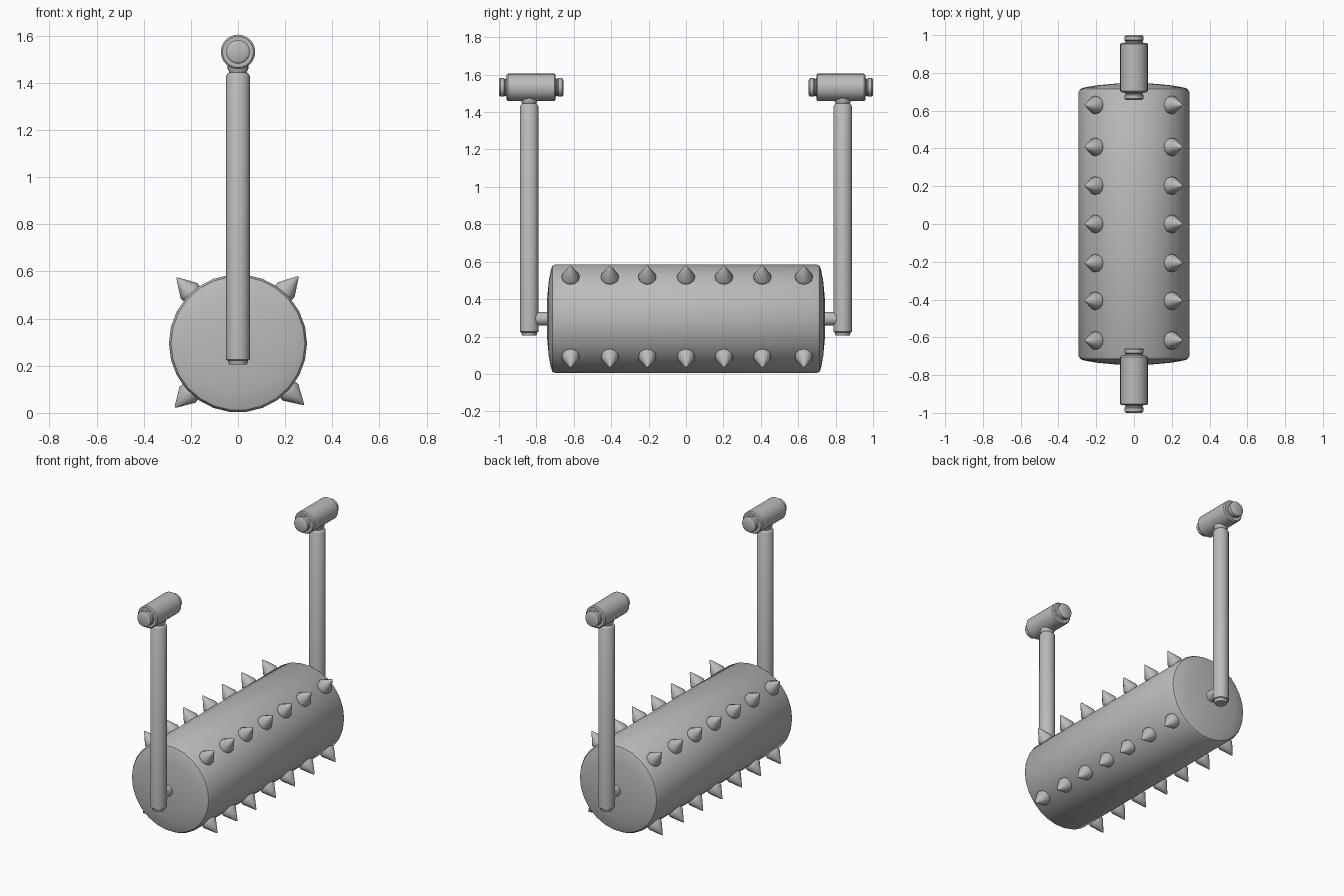
import bpy, bmesh, math
from mathutils import Matrix, Vector

cube = bpy.data.objects.get("Cube")
if cube:
    bpy.data.objects.remove(cube, do_unlink=True)

GREY = (0.5, 0.5, 0.5, 1)
mat = bpy.data.materials.new("steel grey")
mat.use_nodes = True
mat.diffuse_color = GREY
mat.node_tree.nodes["Principled BSDF"].inputs["Base Color"].default_value = GREY

AXIS_Z = 0.295
ARM_Y = 0.838


def lathe(bm, profile, sides, origin, direction):
    """Revolve (distance, radius) pairs about a direction through origin."""
    turn = Vector(direction).to_track_quat('Z', 'Y').to_matrix().to_4x4()
    place = Matrix.Translation(origin) @ turn
    rings = []
    for d, r in profile:
        if r == 0:
            rings.append([bm.verts.new(place @ Vector((0, 0, d)))])
            continue
        angles = [2 * math.pi * i / sides for i in range(sides)]
        rings.append([bm.verts.new(place @ Vector((r * math.cos(a), r * math.sin(a), d)))
                      for a in angles])
    for low, high in zip(rings, rings[1:]):
        for i in range(sides):
            j = (i + 1) % sides
            quad = [low[i % len(low)], low[j % len(low)],
                    high[j % len(high)], high[i % len(high)]]
            bm.faces.new(list(dict.fromkeys(quad)))
    for ring, flip in ((rings[0], True), (rings[-1], False)):
        if len(ring) > 1:
            bm.faces.new(ring[::-1] if flip else ring)


def finish(name, bm, angle=35):
    bmesh.ops.recalc_face_normals(bm, faces=bm.faces)
    mesh = bpy.data.meshes.new(name)
    bm.to_mesh(mesh)
    bm.free()
    mesh.materials.append(mat)
    obj = bpy.data.objects.new(name, mesh)
    bpy.context.collection.objects.link(obj)
    bpy.ops.object.select_all(action='DESELECT')
    obj.select_set(True)
    bpy.context.view_layer.objects.active = obj
    bpy.ops.object.shade_smooth_by_angle(angle=math.radians(angle))


def mirrored(half):
    """Reflect a half profile so both ends match."""
    return [(-d, r) for d, r in half] + [(d, r) for d, r in reversed(half)]


# Roller drum with softly domed ends
bm = bmesh.new()
drum = mirrored([(0.745, 0), (0.743, 0.1), (0.734, 0.2), (0.722, 0.265),
                 (0.715, 0.284), (0.7, 0.293)])
lathe(bm, drum, 26, (0, 0, AXIS_Z), (0, 1, 0))
finish("roller_drum", bm)

# Four rows of spikes
spike = [(0.26, 0.036), (0.285, 0.046), (0.305, 0.048), (0.378, 0.005), (0.382, 0)]
bm = bmesh.new()
for degrees in (48, 133, 225.5, 317):
    a = math.radians(degrees)
    for y in (-0.617, -0.407, -0.207, 0, 0.203, 0.408, 0.63):
        lathe(bm, spike, 12, (0, y, AXIS_Z), (math.cos(a), 0, math.sin(a)))
finish("roller_spikes", bm, 50)

# Arm, grip and axle at each end
arm = [(0.205, 0.038), (0.222, 0.043), (0.226, 0.05), (1.43, 0.05),
       (1.438, 0.045), (1.445, 0.037), (1.46, 0.044), (1.5, 0.044)]
grip = mirrored([(0.131, 0.066), (0.124, 0.073)])
grip_core = mirrored([(0.172, 0.04), (0.168, 0.047), (0.164, 0.05), (0.145, 0.05),
                      (0.141, 0.045), (0.136, 0.045), (0.133, 0.05)])
for side, word in ((-1, "front"), (1, "back")):
    bm = bmesh.new()
    lathe(bm, arm, 20, (0, side * ARM_Y, 0), (0, 0, 1))
    finish(word + "_arm", bm)
    for part, profile in (("grip", grip), ("grip_caps", grip_core)):
        bm = bmesh.new()
        lathe(bm, profile, 24, (0, side * (ARM_Y - 0.01), 1.532), (0, 1, 0))
        finish(word + "_" + part, bm)
    bm = bmesh.new()
    lathe(bm, [(0.72, 0.037), (ARM_Y, 0.037)], 16, (0, 0, AXIS_Z), (0, side, 0))
    finish(word + "_axle", bm)
